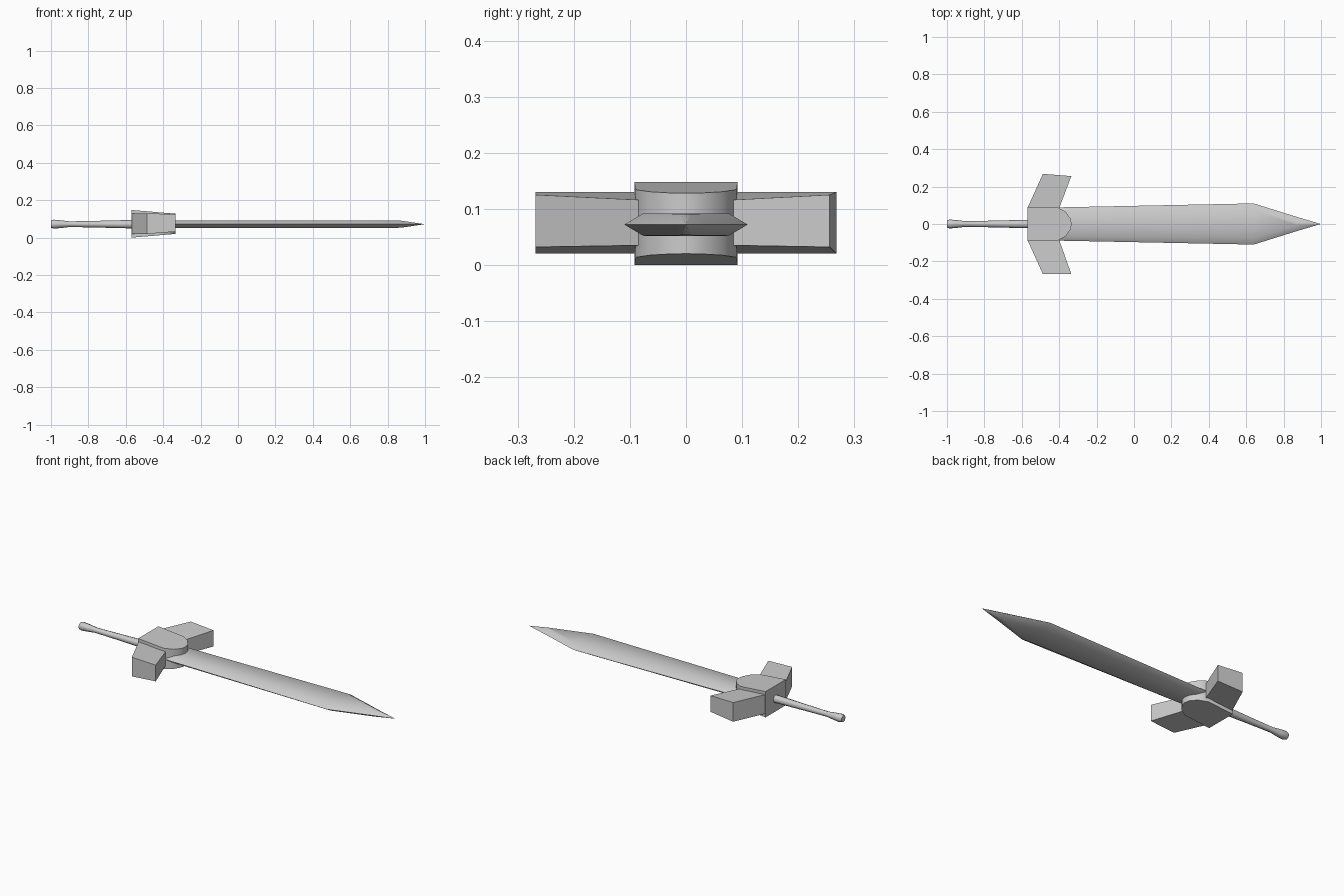
import bpy, math

if "Cube" in bpy.data.objects:
    bpy.data.objects.remove(bpy.data.objects["Cube"])

ZC = 0.072  # height of the sword's centre plane

steel = bpy.data.materials.new("grey steel")
steel.diffuse_color = (0.6, 0.6, 0.6, 1)
steel.use_nodes = True
steel.node_tree.nodes["Principled BSDF"].inputs["Base Color"].default_value = steel.diffuse_color


def loft(name, rings, angle=40):
    """Skin a list of equal-length closed rings and cap both ends."""
    n = len(rings[0])
    verts = [p for r in rings for p in r]
    faces = [(k * n + i, k * n + (i + 1) % n, (k + 1) * n + (i + 1) % n, (k + 1) * n + i)
             for k in range(len(rings) - 1) for i in range(n)]
    faces.append(tuple(reversed(range(n))))
    faces.append(tuple(range(len(verts) - n, len(verts))))
    mesh = bpy.data.meshes.new(name)
    mesh.from_pydata(verts, [], faces)
    mesh.materials.append(steel)
    ob = bpy.data.objects.new(name, mesh)
    bpy.context.collection.objects.link(ob)
    bpy.ops.object.select_all(action='DESELECT')
    ob.select_set(True)
    bpy.context.view_layer.objects.active = ob
    bpy.ops.object.mode_set(mode='EDIT')
    bpy.ops.mesh.select_all(action='SELECT')
    bpy.ops.mesh.remove_doubles(threshold=0.0003)
    bpy.ops.mesh.normals_make_consistent(inside=False)
    bpy.ops.object.mode_set(mode='OBJECT')
    bpy.ops.object.shade_smooth_by_angle(angle=math.radians(angle))
    return ob


# Blade: flattened hexagon section (x, edge half width, flat half width, half thickness)
def blade_ring(x, w, f, t):
    return [(x, y, ZC + z) for y, z in
            ((w, 0), (f, t), (-f, t), (-w, 0), (-f, -t), (f, -t))]


loft("blade", [blade_ring(*s) for s in (
    (-0.45, 0.088, 0.062, 0.02), (0.64, 0.11, 0.076, 0.02),
    (0.87, 0.038, 0.008, 0.019), (0.995, 0.001, 0.0005, 0.0005))], 50)

# Grip: eight-sided turned profile with a flared pommel (x, radius)
loft("grip", [[(x, r * math.cos(i * math.pi / 4), ZC + r * math.sin(i * math.pi / 4))
               for i in range(8)] for x, r in (
    (-1.0, 0.019), (-0.985, 0.024), (-0.95, 0.021), (-0.9, 0.015),
    (-0.75, 0.018), (-0.55, 0.023))], 50)

# Guard centre: block with a rounded front, thinner toward the blade
outline = [(-0.57, -0.092), (-0.41, -0.09), (-0.365, -0.065), (-0.34, -0.03), (-0.333, 0),
           (-0.34, 0.03), (-0.365, 0.065), (-0.41, 0.09), (-0.57, 0.092)]


def half_height(x):
    return 0.074 - (x + 0.57) * 0.085


loft("guard_centre", [[(x, y, ZC + 0.002 + s * half_height(x)) for x, y in outline]
                      for s in (-1, 1)])

# Guard arms: swept wings, taller along the rear edge
for side, name, front_y in ((1, "left_guard_arm", 0.256), (-1, "right_guard_arm", 0.268)):
    root = [(-0.57, side * 0.085, 0.02), (-0.40, side * 0.085, 0.035),
            (-0.40, side * 0.085, 0.116), (-0.57, side * 0.085, 0.13)]
    tip = [(-0.487, side * 0.268, 0.02), (-0.335, side * front_y, 0.032),
           (-0.335, side * front_y, 0.125), (-0.487, side * 0.268, 0.13)]
    loft(name, [root, tip])
